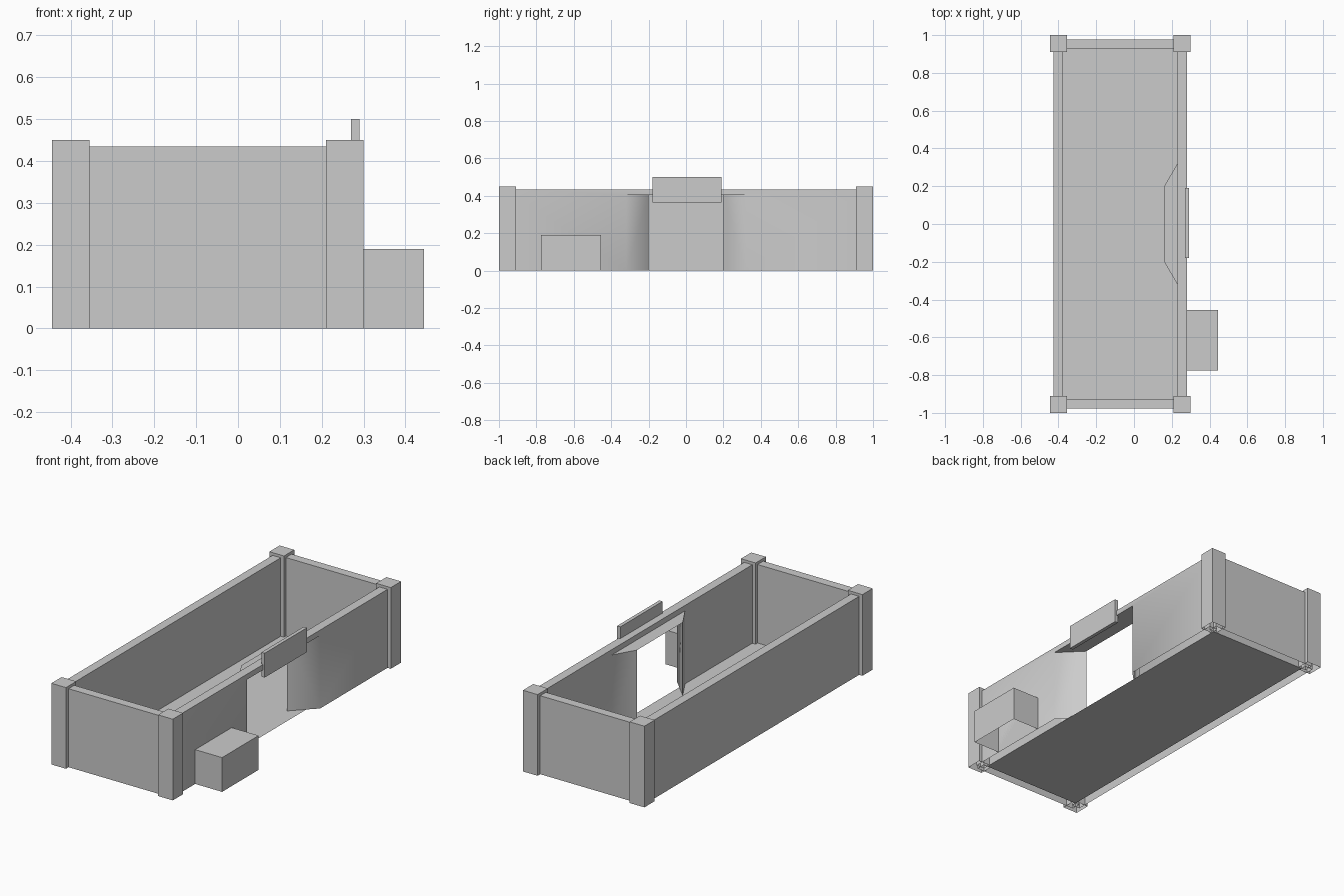
import bpy, bmesh, math

if "Cube" in bpy.data.objects:
    bpy.data.objects.remove(bpy.data.objects["Cube"])

WALL_H = 0.435
OUT, INN, TIP = 0.28, 0.23, 0.16     # right wall outer face, inner face, jamb tip
DOOR_H, FLARE, DOOR = 0.405, 0.32, 0.20


def finish(name, bm):
    me = bpy.data.meshes.new(name)
    bm.to_mesh(me)
    bm.free()
    ob = bpy.data.objects.new(name, me)
    bpy.context.collection.objects.link(ob)
    return ob


def box(name, x, y, z, open_bottom=True):
    bm = bmesh.new()
    bmesh.ops.create_cube(bm, size=1)
    for v in bm.verts:
        v.co = [r[0] + (c + 0.5) * (r[1] - r[0]) for c, r in zip(v.co, (x, y, z))]
    if open_bottom:
        bm.normal_update()
        low = [f for f in bm.faces if f.normal.z < -0.5]
        bmesh.ops.delete(bm, geom=low, context='FACES_ONLY')
    return finish(name, bm)


# Corner posts
for xn, x in (("left", (-0.445, -0.355)), ("right", (0.21, 0.30))):
    for yn, y in (("front", (-1, -0.91)), ("back", (0.91, 1))):
        box(f"{yn}_{xn}_post", x, y, (0, 0.45))

# Plain walls
box("front_wall", (-0.40, 0.255), (-0.977, -0.927), (0, WALL_H))
box("back_wall", (-0.40, 0.255), (0.927, 0.977), (0, WALL_H))
box("left_wall", (-0.425, -0.375), (-0.955, 0.955), (0, WALL_H))

# Sign over the doorway and the outside block
box("door_sign", (0.27, 0.29), (-0.18, 0.19), (0.365, 0.50), False)
box("side_block", (0.28, 0.445), (-0.775, -0.455), (0, 0.19))

# Floor sheet, facing down
bm = bmesh.new()
bm.faces.new([bm.verts.new(p) for p in ((-0.375, -0.927, 0), (-0.375, 0.927, 0),
                                        (INN, 0.927, 0), (INN, -0.927, 0))])
finish("floor", bm)

# Right wall with flared doorway
bm = bmesh.new()
END = 0.955


def face(*pts):
    bm.faces.new([bm.verts.new(p) for p in pts])


for s in (-1, 1):
    e, f, d = s * END, s * FLARE, s * DOOR
    for x in (OUT, INN):
        face((x, e, 0), (x, f, 0), (x, f, DOOR_H), (x, f, WALL_H), (x, e, WALL_H))
        face((x, f, 0), (TIP, d, 0), (TIP, d, DOOR_H), (x, f, DOOR_H))
    face((OUT, e, 0), (INN, e, 0), (INN, e, WALL_H), (OUT, e, WALL_H))
    face((OUT, e, WALL_H), (INN, e, WALL_H), (INN, f, WALL_H), (OUT, f, WALL_H))
# Lintel and doorway ceiling
for x in (OUT, INN):
    face((x, -FLARE, DOOR_H), (x, FLARE, DOOR_H), (x, FLARE, WALL_H), (x, -FLARE, WALL_H))
face((OUT, -FLARE, WALL_H), (INN, -FLARE, WALL_H), (INN, FLARE, WALL_H), (OUT, FLARE, WALL_H))
face((OUT, FLARE, DOOR_H), (INN, FLARE, DOOR_H), (TIP, DOOR, DOOR_H),
     (TIP, -DOOR, DOOR_H), (INN, -FLARE, DOOR_H), (OUT, -FLARE, DOOR_H))
bmesh.ops.remove_doubles(bm, verts=bm.verts, dist=0.0005)
bmesh.ops.recalc_face_normals(bm, faces=bm.faces)
wall = finish("right_wall", bm)
bpy.context.view_layer.objects.active = wall
wall.select_set(True)
bpy.ops.object.shade_smooth_by_angle(angle=math.radians(50))
